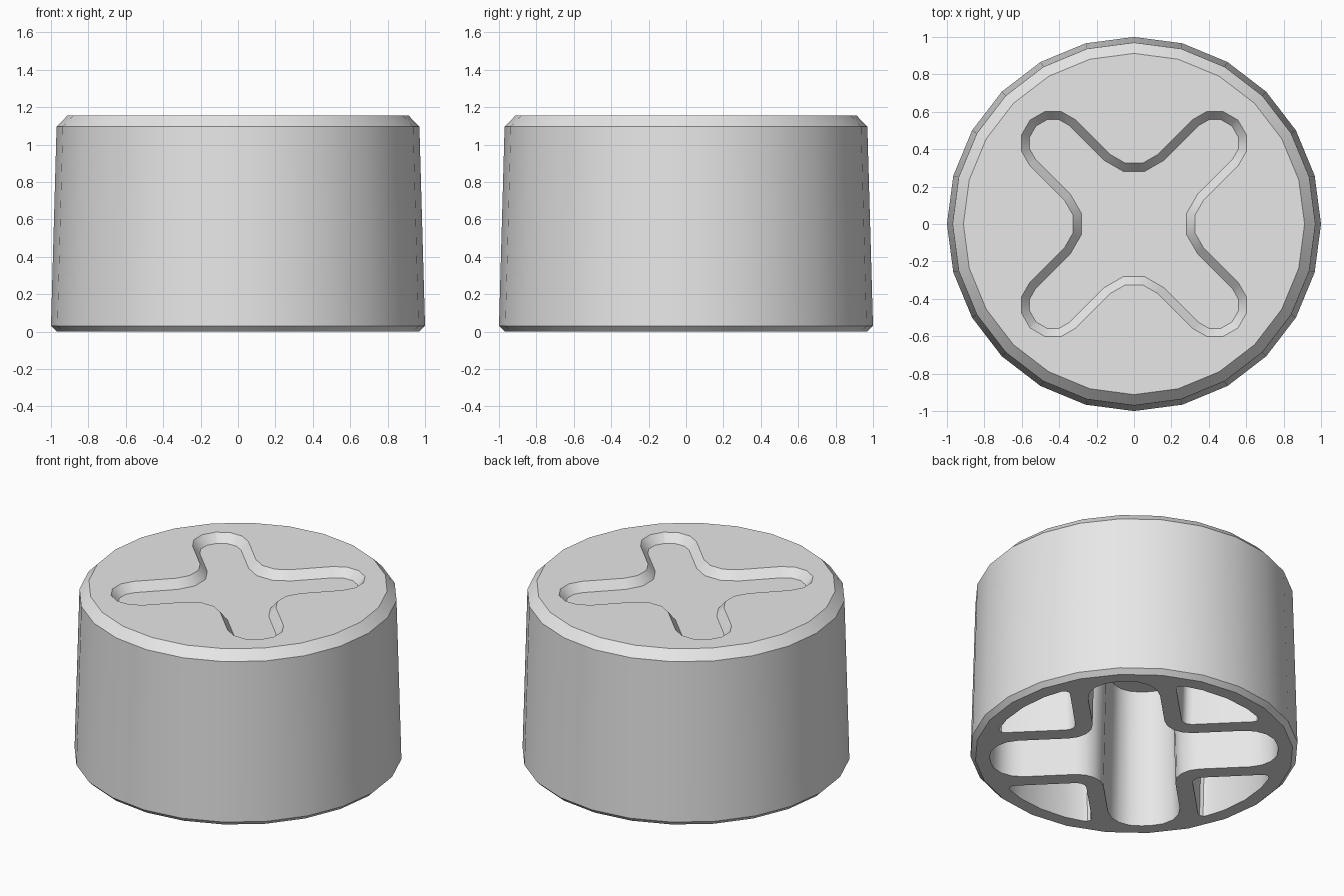
import bpy, bmesh, math
from mathutils import Vector, Matrix

if "Cube" in bpy.data.objects:
    bpy.data.objects.remove(bpy.data.objects["Cube"])

TOP = 1.155


def fillet(corners, steps=3):
    """Round the corners of a closed 2D outline given as (point, radius)."""
    out = []
    n = len(corners)
    for i, (p, r) in enumerate(corners):
        if r <= 0:
            out.append(p)
            continue
        u = (corners[i - 1][0] - p).normalized()
        v = (corners[(i + 1) % n][0] - p).normalized()
        half = u.angle(v) / 2
        c = p + (u + v).normalized() * (r / math.sin(half))
        s = p + u * (r / math.tan(half)) - c
        e = p + v * (r / math.tan(half)) - c
        a0 = math.atan2(s.y, s.x)
        d = math.atan2(e.y, e.x) - a0
        d = (d + math.pi) % (2 * math.pi) - math.pi
        for k in range(steps + 1):
            a = a0 + d * k / steps
            out.append(c + Vector((math.cos(a), math.sin(a))) * r)
    return out


def turn(points, degrees):
    m = Matrix.Rotation(math.radians(degrees), 2)
    return [m @ p for p in points]


def cross(length, half, tip_r, notch_r, offset=0.0, steps=3):
    """Diagonal cross with rounded arms and notches, grown by offset."""
    length, half, tip_r, notch_r = length + offset, half + offset, tip_r + offset, notch_r - offset
    corners = []
    for k in range(4):
        m = Matrix.Rotation(k * math.pi / 2, 2)
        for x, y, r in ((length, -half, tip_r), (length, half, tip_r), (half, half, notch_r)):
            corners.append((m @ Vector((x, y)), r))
    return turn(fillet(corners, steps), 45)


def pocket(inner, radius, k, offset=0.0):
    """Rounded sector between two cross arms and the rim."""
    inner, radius = inner - offset, radius + offset
    a0 = math.asin(inner / radius)
    a1 = math.pi / 2 - a0
    corners = [(Vector((inner, inner)), 0.06)]
    for i in range(5):
        a = a0 + (a1 - a0) * i / 4
        corners.append((Vector((math.cos(a), math.sin(a))) * radius, 0.035 if i in (0, 4) else 0))
    return turn(fillet(corners), 45 + 90 * k)


def loft(name, sections):
    """Closed solid through (outline, z) sections of equal point count."""
    bm = bmesh.new()
    rings = [[bm.verts.new((p.x, p.y, z)) for p in pts] for pts, z in sections]
    n = len(rings[0])
    for a, b in zip(rings, rings[1:]):
        for i in range(n):
            bm.faces.new((a[i], a[(i + 1) % n], b[(i + 1) % n], b[i]))
    bm.faces.new(rings[0][::-1])
    bm.faces.new(rings[-1])
    bmesh.ops.recalc_face_normals(bm, faces=bm.faces)
    mesh = bpy.data.meshes.new(name)
    bm.to_mesh(mesh)
    bm.free()
    obj = bpy.data.objects.new(name, mesh)
    bpy.context.collection.objects.link(obj)
    return obj


def circle(r, n=24):
    return [Vector((math.cos(2 * math.pi * i / n), math.sin(2 * math.pi * i / n))) * r for i in range(n)]


# Tapered round body with chamfered rims
body = loft("round_body", [(circle(0.97), 0), (circle(1.0), 0.03),
                           (circle(0.97), 1.095), (circle(0.912), TOP)])

# Shallow cross recess with sloped walls in the top
top_cross = (0.785, 0.173, 0.17, 0.18)
cutters = [loft("recess_cutter", [(cross(*top_cross, offset=-0.045), TOP - 0.055),
                                  (cross(*top_cross), TOP),
                                  (cross(*top_cross), TOP + 0.1)])]

# Deep cross cavity from below
low_cross = (0.88, 0.22, 0.19, 0.16)
cutters.append(loft("cavity_cutter", [(cross(*low_cross, steps=4), -0.1),
                                      (cross(*low_cross, steps=4), 0),
                                      (cross(*low_cross, offset=-0.02, steps=4), 0.93)]))

# Four pockets between the cross walls and the rim
for k in range(4):
    cutters.append(loft("pocket_cutter", [(pocket(0.325, 0.88, k), -0.1),
                                          (pocket(0.325, 0.88, k), 0),
                                          (pocket(0.325, 0.88, k, -0.02), 0.93)]))

for cutter in cutters:
    cutter.hide_render = True
    mod = body.modifiers.new("cut", 'BOOLEAN')
    mod.operation = 'DIFFERENCE'
    mod.solver = 'EXACT'
    mod.object = cutter

# Bake the cuts and drop the cutters
graph = bpy.context.evaluated_depsgraph_get()
baked = bpy.data.meshes.new_from_object(body.evaluated_get(graph))
body.modifiers.clear()
body.data = baked
for cutter in cutters:
    bpy.data.objects.remove(cutter)

# Single grey finish, smooth sides with sharp rims
grey = bpy.data.materials.new("plain_grey")
grey.diffuse_color = (0.8, 0.8, 0.8, 1)
grey.use_nodes = True
grey.node_tree.nodes["Principled BSDF"].inputs["Base Color"].default_value = grey.diffuse_color
body.data.materials.clear()
body.data.materials.append(grey)
bpy.context.view_layer.objects.active = body
body.select_set(True)
bpy.ops.object.shade_smooth_by_angle(angle=math.radians(35))
